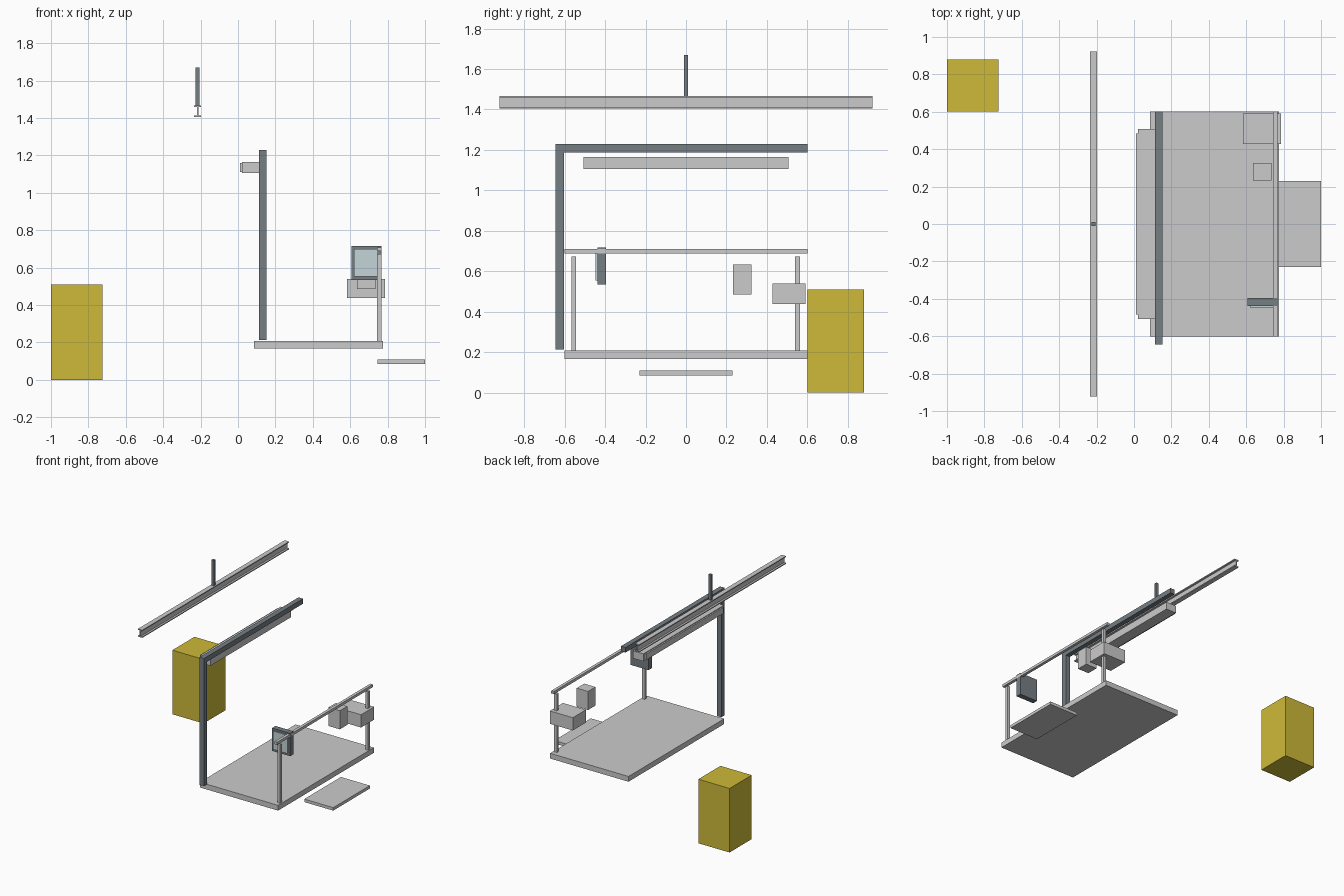
import bpy, bmesh

if "Cube" in bpy.data.objects:
    bpy.data.objects.remove(bpy.data.objects["Cube"])


def material(name, color):
    m = bpy.data.materials.new(name)
    m.diffuse_color = (*color, 1)
    m.use_nodes = True
    m.node_tree.nodes["Principled BSDF"].inputs["Base Color"].default_value = m.diffuse_color
    return m


STEEL = material("dark_steel", (0.18, 0.21, 0.23))
YELLOW = material("yellow", (0.62, 0.49, 0.04))
GLASS = material("screen_glass", (0.55, 0.66, 0.69))


def finish(name, bm, mat):
    bmesh.ops.recalc_face_normals(bm, faces=bm.faces)
    mesh = bpy.data.meshes.new(name)
    bm.to_mesh(mesh)
    bm.free()
    ob = bpy.data.objects.new(name, mesh)
    bpy.context.collection.objects.link(ob)
    if mat:
        mesh.materials.append(mat)
    return ob


def box(name, x, y, z, mat=None):
    """Box from its (min, max) range on each axis."""
    bm = bmesh.new()
    bmesh.ops.create_cube(bm, size=1)
    for v in bm.verts:
        v.co = [(a + b) / 2 + c * (b - a) for c, (a, b) in zip(v.co, (x, y, z))]
    return finish(name, bm, mat)


def extrude_y(name, profile, y0, y1, mat=None):
    """Extrude an x-z outline along y."""
    bm = bmesh.new()
    face = bm.faces.new([bm.verts.new((x, y0, z)) for x, z in profile])
    new = bmesh.ops.extrude_face_region(bm, geom=[face])["geom"]
    bmesh.ops.translate(bm, vec=(0, y1 - y0, 0),
                        verts=[g for g in new if isinstance(g, bmesh.types.BMVert)])
    return finish(name, bm, mat)


# Overhead I-beam track with its hanger
cx, cz, w, h, f, t = -0.216, 1.436, 0.019, 0.031, 0.008, 0.004
right = [(w, -h), (w, -h + f), (t, -h + f), (t, h - f), (w, h - f), (w, h)]
outline = right + [(-x, -z) for x, z in right]
extrude_y("overhead_track", [(cx + x, cz + z) for x, z in outline], -0.923, 0.923)
box("track_hanger", (-0.226, -0.206), (-0.01, 0.01), (1.467, 1.67), STEEL)

# Platform and step
box("platform", (0.085, 0.775), (-0.602, 0.602), (0.167, 0.209))
box("step", (0.745, 1.0), (-0.23, 0.23), (0.085, 0.109))

# Upright and cantilever beam
box("upright", (0.112, 0.152), (-0.645, -0.604), (0.212, 1.228), STEEL)
box("top_beam", (0.112, 0.152), (-0.604, 0.602), (1.188, 1.228), STEEL)

# Lamp housing under the beam, with its front lens
box("lamp_housing", (0.021, 0.112), (-0.507, 0.507), (1.106, 1.166))
box("lamp_lens", (0.01, 0.021), (-0.485, 0.485), (1.112, 1.16))

# Guard rail
box("guard_rail", (0.743, 0.766), (-0.602, 0.602), (0.688, 0.709))
for side, y in (("front", -0.555), ("back", 0.552)):
    box(side + "_rail_post", (0.743, 0.766), (y - 0.012, y + 0.012), (0.209, 0.674))

# Control panel with screen
box("control_panel", (0.607, 0.766), (-0.438, -0.395), (0.535, 0.717), STEEL)
box("control_screen", (0.62, 0.748), (-0.447, -0.438), (0.554, 0.7), GLASS)

# Equipment boxes on the rail
box("junction_box", (0.583, 0.785), (0.427, 0.592), (0.438, 0.54))
box("switch_box", (0.635, 0.735), (0.232, 0.325), (0.485, 0.633))

# Yellow cabinet
box("cabinet", (-1.0, -0.725), (0.602, 0.88), (0, 0.51), YELLOW)
